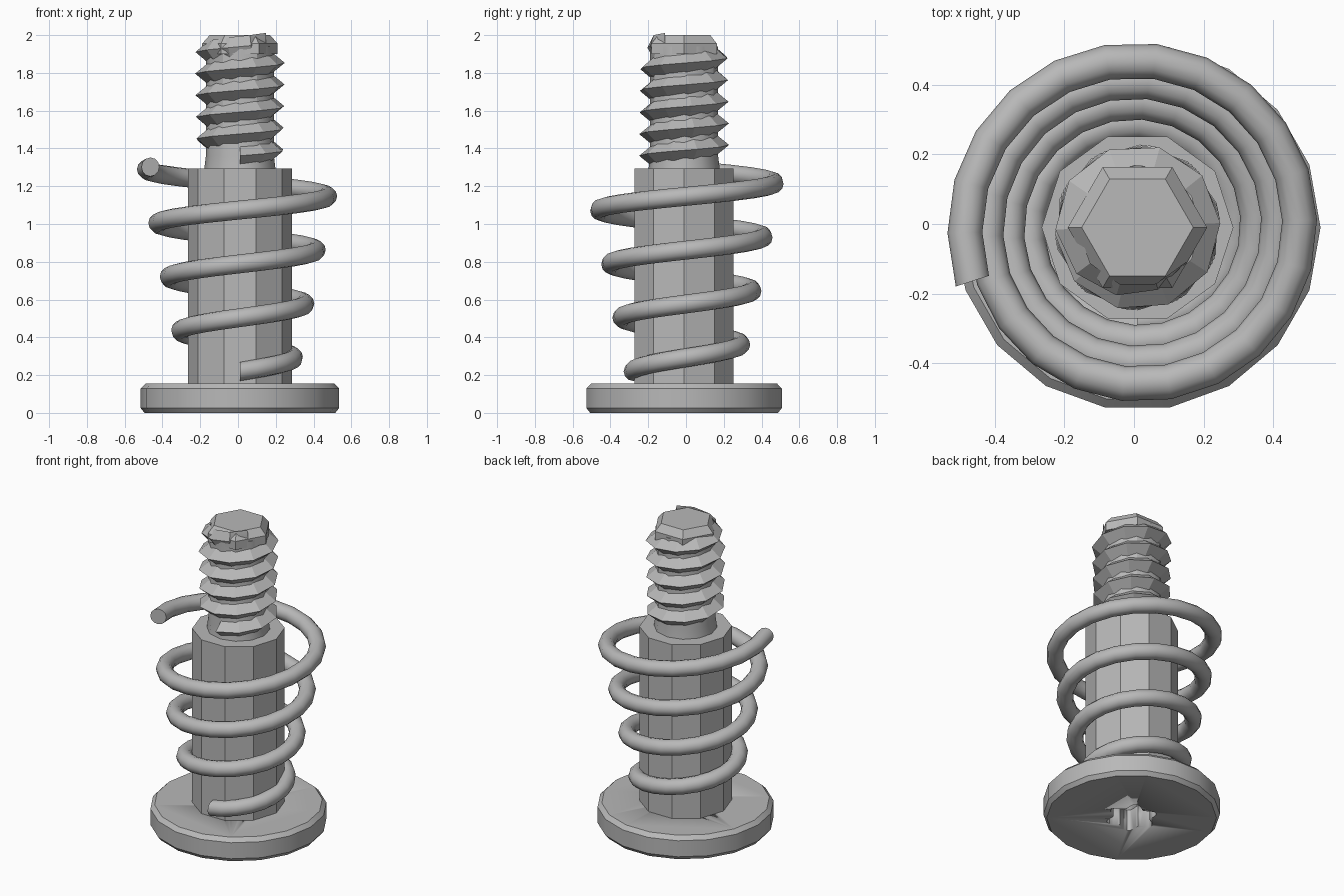
import bpy, bmesh, math

cube = bpy.data.objects.get("Cube")
if cube:
    bpy.data.objects.remove(cube, do_unlink=True)

CX, CY = 0.01, -0.01          # screw axis
TAU = 2 * math.pi

steel = bpy.data.materials.new("grey steel")
steel.use_nodes = True
GREY = (0.48, 0.48, 0.48, 1)
steel.diffuse_color = GREY
steel.node_tree.nodes["Principled BSDF"].inputs["Base Color"].default_value = GREY


def finish(name, bm, angle=30):
    bmesh.ops.recalc_face_normals(bm, faces=bm.faces)
    mesh = bpy.data.meshes.new(name)
    bm.to_mesh(mesh)
    bm.free()
    obj = bpy.data.objects.new(name, mesh)
    obj.location = (CX, CY, 0)
    mesh.materials.append(steel)
    bpy.context.collection.objects.link(obj)
    bpy.ops.object.select_all(action='DESELECT')
    obj.select_set(True)
    bpy.context.view_layer.objects.active = obj
    bpy.ops.object.shade_smooth_by_angle(angle=math.radians(angle))
    return obj


def skin(bm, rings):
    """Join closed rings of points into a capped solid."""
    loops = [[bm.verts.new(p) for p in ring] for ring in rings]
    n = len(loops[0])
    for a, b in zip(loops, loops[1:]):
        for i in range(n):
            j = (i + 1) % n
            bm.faces.new((a[i], a[j], b[j], b[i]))
    bm.faces.new(loops[0])
    bm.faces.new(loops[-1])


def lathe(name, profile, sides, start=0.0, angle=30):
    """Turned solid from (radius, z) pairs."""
    bm = bmesh.new()
    skin(bm, [[(r * math.cos(start + TAU * i / sides),
                r * math.sin(start + TAU * i / sides), z)
               for i in range(sides)] for r, z in profile])
    return finish(name, bm, angle)


def helix(name, section, a0, a1, steps, angle=30):
    """Sweep section(t, angle) -> [(radius, z)] around the axis."""
    bm = bmesh.new()
    rings = []
    for k in range(steps + 1):
        t = k / steps
        a = a0 + (a1 - a0) * t
        rings.append([(r * math.cos(a), r * math.sin(a), z)
                      for r, z in section(t, a)])
    skin(bm, rings)
    return finish(name, bm, angle)


# Head disc with chamfered rims, and the ten-sided shoulder
head = lathe("head", [(0.505, 0), (0.525, 0.025), (0.525, 0.13), (0.50, 0.155)],
             18, math.radians(-80))
shoulder = lathe("shoulder", [(0.275, 0.14), (0.275, 1.295)], 10)

# Six-lobed drive socket cut up through the head into the shoulder
bm = bmesh.new()
star = []
for i in range(48):
    a = TAU * i / 48
    r = 0.132 + 0.024 * math.cos(6 * a)
    star.append((r * math.cos(a), r * math.sin(a)))
skin(bm, [[(x, y, z) for x, y in star] for z in (-0.05, 0.25)])
cutter = finish("socket_cutter", bm)
cutter.hide_render = True
for part in (head, shoulder):
    bpy.context.view_layer.objects.active = part
    mod = part.modifiers.new("socket", 'BOOLEAN')
    mod.operation = 'DIFFERENCE'
    mod.solver = 'EXACT'
    mod.object = cutter
    bpy.ops.object.modifier_apply(modifier=mod.name)
bpy.data.objects.remove(cutter, do_unlink=True)

# Threaded stud core and its hexagonal tip
lathe("stud_core", [(0.19, 1.28), (0.18, 1.36), (0.18, 1.94)], 12)
lathe("stud_tip", [(0.20, 1.90), (0.20, 1.955), (0.16, 2.0)], 6)

# Sharp V thread
PITCH = 0.1155


def thread_section(t, a):
    z = 1.448 + PITCH * (a - math.pi) / TAU
    fade = min(1, (1 - t) / 0.08)
    crest = 0.172 + 0.066 * fade
    half = PITCH * 0.48
    return [(0.17, z - half), (crest, z), (0.17, z + half)]


helix("stud_thread", thread_section, -math.pi / 2, math.pi + TAU * 4.4, 52, 20)


# Round-wire spring that widens as it rises
def wire_section(t, a):
    turn = 3.8 * t
    r, z = 0.27 + 0.06 * turn, 0.219 + 0.285 * turn
    return [(r + 0.05 * math.cos(TAU * i / 12), z + 0.05 * math.sin(TAU * i / 12))
            for i in range(12)]


helix("spring", wire_section, -math.pi / 2, -math.pi / 2 + TAU * 3.8, 84, 50)
